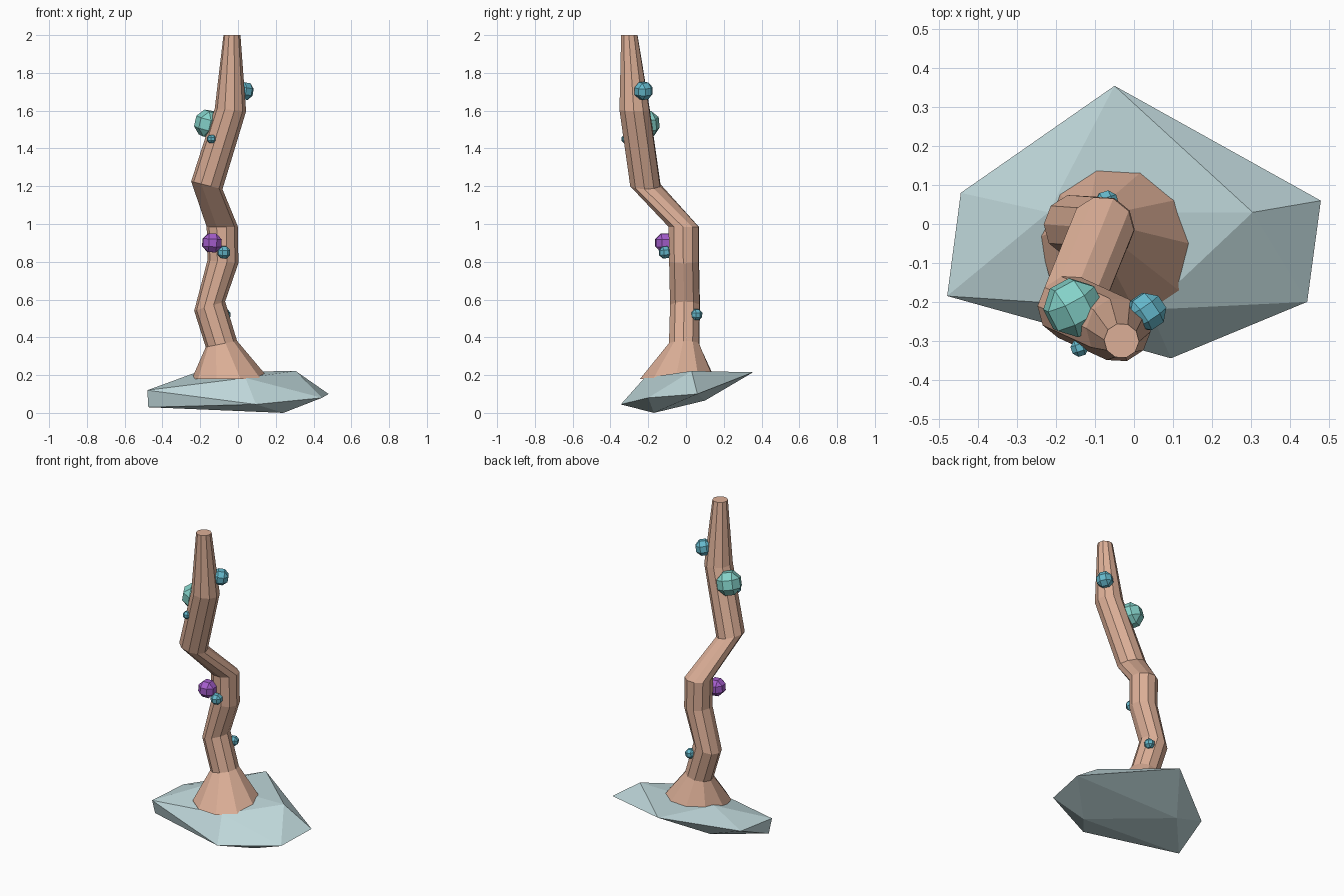
import bpy, bmesh
from math import cos, sin, pi, radians
from mathutils import Vector, Euler

if "Cube" in bpy.data.objects:
    bpy.data.objects.remove(bpy.data.objects["Cube"])


def material(name, rgb):
    m = bpy.data.materials.new(name)
    m.diffuse_color = (*rgb, 1)
    m.use_nodes = True
    m.node_tree.nodes["Principled BSDF"].inputs["Base Color"].default_value = m.diffuse_color
    return m


def add_object(name, bm, mat):
    bmesh.ops.recalc_face_normals(bm, faces=bm.faces[:])
    me = bpy.data.meshes.new(name)
    bm.to_mesh(me)
    bm.free()
    me.materials.append(mat)
    ob = bpy.data.objects.new(name, me)
    bpy.context.collection.objects.link(ob)
    return ob


bark = material("bark", (0.72, 0.43, 0.31))
stone = material("stone", (0.52, 0.68, 0.70))
teal = material("teal", (0.23, 0.64, 0.58))
blue = material("blue", (0.13, 0.48, 0.60))
purple = material("purple", (0.37, 0.11, 0.60))

# Rock: faceted convex hull of a few corner points
corners = [
    (-0.05, 0.355, 0.215), (0.305, 0.03, 0.222), (0.48, 0.06, 0.10),
    (0.445, -0.20, 0.08), (0.095, -0.345, 0.045), (0.04, -0.22, 0.185),
    (-0.48, -0.185, 0.12), (-0.445, 0.08, 0.13), (-0.22, 0.03, 0.215),
    (-0.475, -0.16, 0.03), (0.24, -0.17, 0.0), (-0.24, 0.10, 0.065),
]
bm = bmesh.new()
for c in corners:
    bm.verts.new(c)
bmesh.ops.convex_hull(bm, input=bm.verts[:])
bmesh.ops.dissolve_limit(bm, angle_limit=radians(3), verts=bm.verts[:], edges=bm.edges[:])
add_object("rock_base", bm, stone)

# Trunk: ten-sided rings joined along a crooked path (x, y, z, radius, tilt in x)
SIDES = 10
path = [
    (-0.04, -0.045, 0.18, 0.205, 0.0),
    (-0.088, -0.01, 0.365, 0.083, 0.2),
    (-0.15, -0.005, 0.565, 0.082, 0.3),
    (-0.08, -0.01, 0.80, 0.082, -0.1),
    (-0.083, -0.012, 0.985, 0.083, 0.0),
    (-0.165, -0.215, 1.205, 0.083, -0.25),
    (-0.04, -0.272, 1.605, 0.083, -0.1),
    (-0.032, -0.30, 1.995, 0.045, 0.0),
]
bm = bmesh.new()
rings = []
for x, y, z, r, tilt in path:
    ring = []
    for i in range(SIDES):
        a = 2 * pi * i / SIDES - radians(3)
        dx = r * cos(a)
        ring.append(bm.verts.new((x + dx, y + r * sin(a), z + tilt * dx)))
    rings.append(ring)
for lo, hi in zip(rings, rings[1:]):
    for i in range(SIDES):
        j = (i + 1) % SIDES
        bm.faces.new((lo[i], lo[j], hi[j], hi[i]))
bm.faces.new(rings[0])
bm.faces.new(rings[-1])
# Level cap at exactly two units
for v in rings[-1]:
    v.co.z = 2.0
add_object("trunk", bm, bark)


# Growths: blocky balls, cubes bevelled until all corners lie on a sphere
def growth(name, loc, radius, mat, turn):
    bm = bmesh.new()
    bmesh.ops.create_cube(bm, size=2)
    bmesh.ops.bevel(bm, geom=bm.edges[:], offset=0.586, offset_type='OFFSET',
                    segments=1, affect='EDGES')
    rot = Euler(turn).to_matrix()
    for v in bm.verts:
        v.co = rot @ (v.co.normalized() * radius * 1.04) + Vector(loc)
    add_object(name, bm, mat)


growth("large_growth", (-0.155, -0.215, 1.53), 0.076, teal, (0.2, 0.15, 0.5))
growth("upper_growth", (0.033, -0.225, 1.705), 0.05, blue, (0.1, 0.15, 0.6))
growth("tiny_growth", (-0.14, -0.318, 1.45), 0.024, blue, (0, 0, 0.3))
growth("purple_growth", (-0.138, -0.112, 0.90), 0.055, purple, (0, 0.05, 0.1))
growth("middle_growth", (-0.075, -0.11, 0.85), 0.035, blue, (0.1, 0, 0.2))
growth("lower_growth", (-0.07, 0.056, 0.52), 0.031, blue, (0, 0.1, 0.3))
